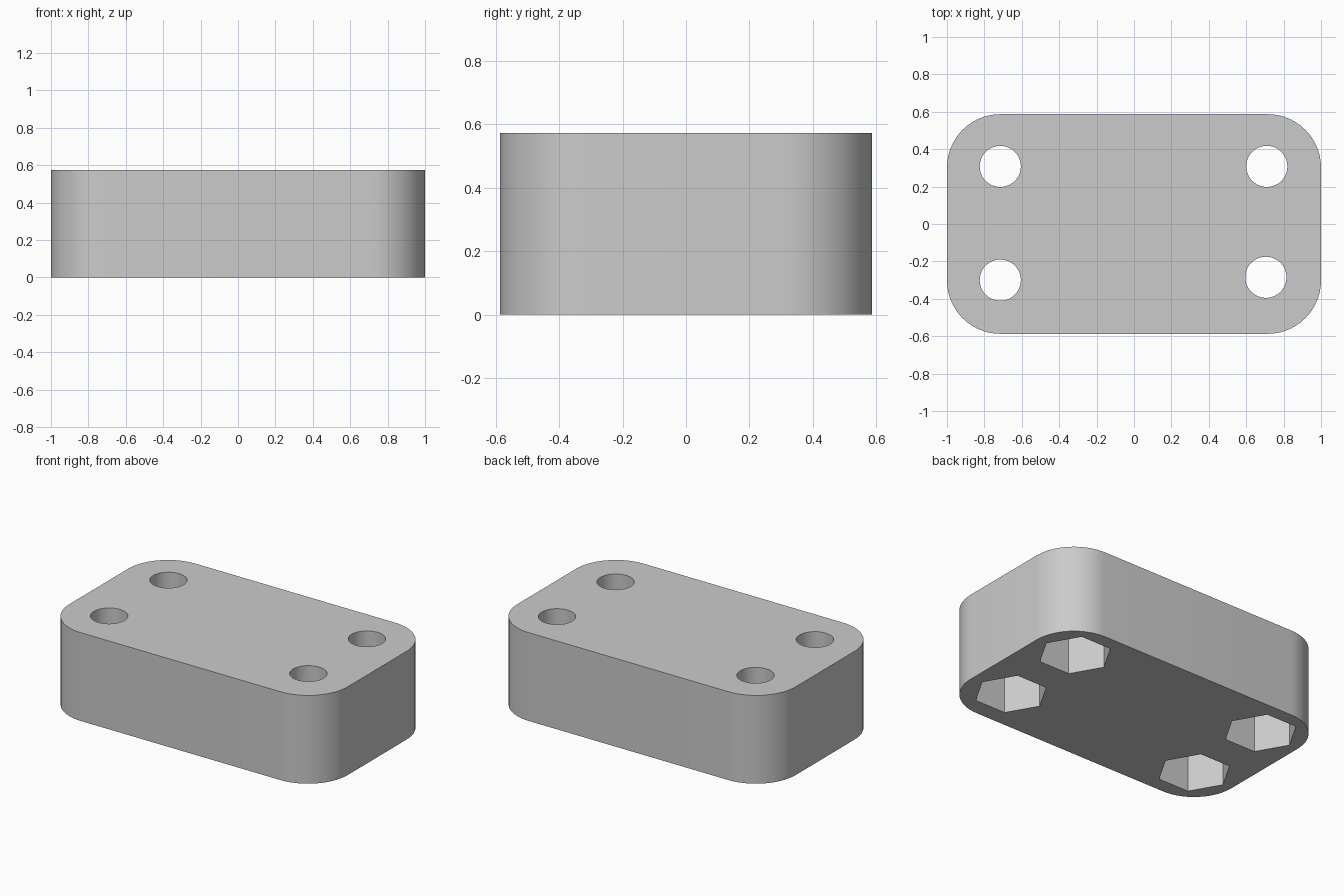
import bpy, bmesh, math

if "Cube" in bpy.data.objects:
    bpy.data.objects.remove(bpy.data.objects["Cube"], do_unlink=True)

LENGTH, WIDTH, HEIGHT = 2.0, 1.174, 0.573
CORNER_RADIUS = 0.285
HOLE_RADIUS, POCKET_RADIUS, POCKET_DEPTH = 0.11, 0.22, 0.32
BOLT_CENTRES = [(-0.715, 0.308), (0.71, 0.308), (-0.715, -0.30), (0.705, -0.285)]

# Single grey finish
grey = bpy.data.materials.new("grey plastic")
grey.use_nodes = True
colour = (0.6, 0.6, 0.6, 1)
grey.diffuse_color = colour
grey.node_tree.nodes["Principled BSDF"].inputs["Base Color"].default_value = colour

# Block with rounded vertical corners
bpy.ops.mesh.primitive_cube_add(size=1, location=(0, 0, HEIGHT / 2))
block = bpy.context.object
block.name = "mounting_block"
block.scale = (LENGTH, WIDTH, HEIGHT)
bpy.ops.object.transform_apply(location=True, rotation=False, scale=True)
block.data.materials.append(grey)

bm = bmesh.new()
bm.from_mesh(block.data)
uprights = [e for e in bm.edges if abs(e.verts[0].co.z - e.verts[1].co.z) > 0.1]
bmesh.ops.bevel(bm, geom=uprights, offset=CORNER_RADIUS, segments=14,
                profile=0.5, affect='EDGES')
bm.to_mesh(block.data)
bm.free()


def cut_prism(name, sides, radius, centre, bottom, top):
    """Cut an upright prism out of the block."""
    bpy.ops.mesh.primitive_cylinder_add(
        vertices=sides, radius=radius, depth=top - bottom,
        location=(*centre, (top + bottom) / 2))
    cutter = bpy.context.object
    cutter.name = name
    # Point the first corner along x
    cutter.rotation_euler.z = math.pi / 2
    cutter.hide_render = True
    cutter.data.materials.append(grey)
    bpy.context.view_layer.objects.active = block
    cut = block.modifiers.new(name, 'BOOLEAN')
    cut.operation = 'DIFFERENCE'
    cut.solver = 'EXACT'
    cut.object = cutter
    bpy.ops.object.modifier_apply(modifier=cut.name)
    bpy.data.objects.remove(cutter, do_unlink=True)


# Bolt holes from the top and hexagonal nut pockets from below
for centre in BOLT_CENTRES:
    cut_prism("bolt_hole", 48, HOLE_RADIUS, centre, -0.1, HEIGHT + 0.1)
    cut_prism("nut_pocket", 6, POCKET_RADIUS, centre, -0.1, POCKET_DEPTH)

# Smooth corners and bores, crisp rims
bpy.ops.object.select_all(action='DESELECT')
block.select_set(True)
bpy.context.view_layer.objects.active = block
bpy.ops.object.shade_smooth_by_angle(angle=math.radians(30))
